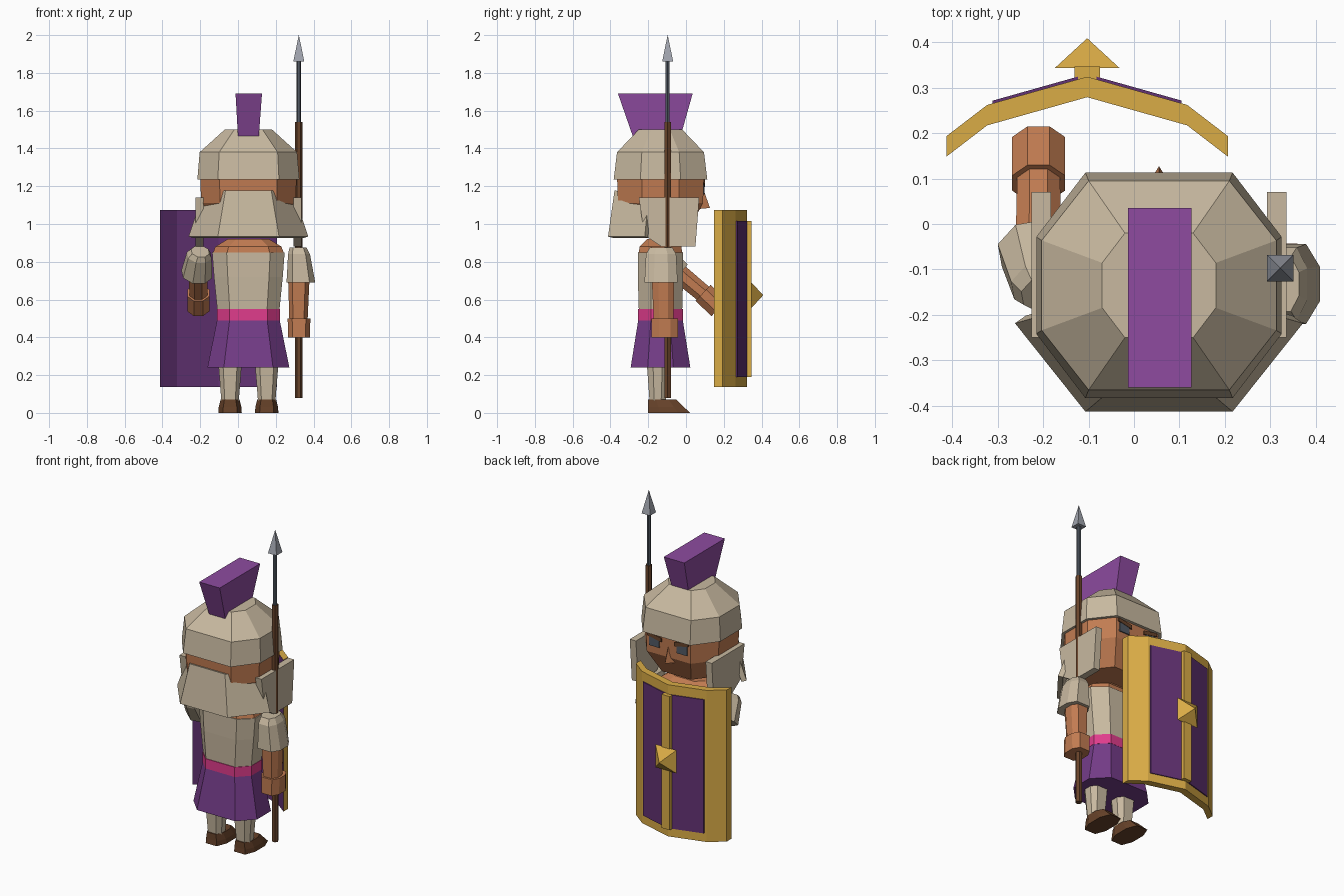
import bpy, bmesh, math
from mathutils import Vector

if "Cube" in bpy.data.objects:
    bpy.data.objects.remove(bpy.data.objects["Cube"])

def mat(name, r, g, b):
    lin = [((c / 255 + 0.055) / 1.055) ** 2.4 for c in (r, g, b)]
    m = bpy.data.materials.new(name)
    m.diffuse_color = (*lin, 1)
    m.use_nodes = True
    m.node_tree.nodes["Principled BSDF"].inputs["Base Color"].default_value = m.diffuse_color
    return m

BEIGE = mat("beige armour", 200, 185, 160)
SKIN = mat("skin", 194, 124, 82)
BROWN = mat("brown leather", 104, 67, 42)
DARK = mat("dark steel", 82, 90, 100)
STEEL = mat("light steel", 160, 164, 174)
GOLD = mat("gold", 218, 172, 70)
PINK = mat("pink sash", 224, 60, 140)
PLUME = mat("plume purple", 142, 75, 160)
SKIRT = mat("skirt purple", 116, 60, 136)
SHIELD = mat("shield purple", 98, 50, 115)

CX, CY = 0.055, -0.135  # figure's centre line

def loft(name, rings, *mats, close=True):
    """Skin a list of equal-length point rings and cap both ends."""
    bm = bmesh.new()
    vs = [[bm.verts.new(p) for p in r] for r in rings]
    n = len(rings[0])
    for a, b in zip(vs, vs[1:]):
        for i in range(n if close else n - 1):
            j = (i + 1) % n
            bm.faces.new((a[i], a[j], b[j], b[i]))
    if close:
        bm.faces.new(vs[0])
        bm.faces.new(vs[-1])
    bmesh.ops.recalc_face_normals(bm, faces=bm.faces)
    me = bpy.data.meshes.new(name)
    bm.to_mesh(me)
    bm.free()
    for m in mats:
        me.materials.append(m)
    ob = bpy.data.objects.new(name, me)
    bpy.context.collection.objects.link(ob)
    return ob

def octa(z, hx, hy, cx=CX, cy=CY):
    """Flattened octagon ring."""
    a, b = 0.6 * hx, 0.43 * hy
    pts = [(a, hy), (-a, hy), (-hx, b), (-hx, -b), (-a, -hy), (a, -hy), (hx, -b), (hx, b)]
    return [(cx + x, cy + y, z) for x, y in pts]

def rect(z, x0, x1, y0, y1):
    return [(x0, y0, z), (x1, y0, z), (x1, y1, z), (x0, y1, z)]

def box(name, x, y, z, m):
    return loft(name, [rect(z[0], *x, *y), rect(z[1], *x, *y)], m)

def limb(name, stations, m, sides=6, turn=0.0):
    """Tube through (point, radius) stations, rings square to the whole axis."""
    a, b = Vector(stations[0][0]), Vector(stations[-1][0])
    q = (b - a).to_track_quat('Z', 'X')
    rings = []
    for p, r in stations:
        rings.append([Vector(p) + q @ Vector((r * math.cos(turn + 2 * math.pi * i / sides),
                                              r * math.sin(turn + 2 * math.pi * i / sides), 0))
                      for i in range(sides)])
    return loft(name, rings, m)

# Helmet and plume
loft("helmet", [octa(1.235, 0.27, 0.248), octa(1.38, 0.258, 0.23), octa(1.5, 0.125, 0.115)], BEIGE)
loft("plume", [rect(1.46, 0.0, 0.11, -0.28, -0.03), rect(1.69, -0.013, 0.127, -0.36, 0.035)], PLUME)

# Head, which faces +y
loft("head", [octa(0.97, 0.165, 0.15), octa(1.11, 0.25, 0.225), octa(1.25, 0.255, 0.23)], SKIN)
FACE = CY + 0.227
loft("nose", [[(CX - 0.035, FACE - 0.02, 1.08), (CX + 0.035, FACE - 0.02, 1.08), (CX, FACE + 0.035, 1.085)],
              [(CX - 0.006, FACE - 0.02, 1.175), (CX + 0.006, FACE - 0.02, 1.175), (CX, FACE + 0.003, 1.175)]], SKIN)
for s, side in ((-1, "left"), (1, "right")):
    ex = CX + s * 0.095
    box(side + "_eye", (ex - 0.035, ex + 0.035), (FACE - 0.003, FACE + 0.006), (1.155, 1.21), DARK)
    prof = [(ex - s * 0.05, 1.195), (ex + s * 0.045, 1.215), (ex + s * 0.045, 1.236), (ex - s * 0.05, 1.22)]
    loft(side + "_brow", [[(x, y, z) for x, z in prof] for y in (FACE - 0.003, FACE + 0.009)], BROWN)

    # Cheek guard
    prof = [(-0.25, 1.14), (0.07, 1.14), (0.05, 0.88), (-0.13, 0.88), (-0.22, 0.94)]
    loft(side + "_cheek_guard", [[(CX + s * x, y, z) for y, z in prof] for x in (0.238, 0.28)], BEIGE)

    # Leg and shoe
    lx = CX + s * 0.097
    loft(side + "_leg", [octa(0.05, 0.045, 0.042, lx, -0.15), octa(0.27, 0.063, 0.058, lx, -0.15)], BEIGE)
    loft(side + "_shoe", [octa(0.0, 0.062, 0.112, lx, -0.09), octa(0.03, 0.06, 0.095, lx, -0.105),
                          octa(0.07, 0.05, 0.075, lx, -0.125)], BROWN)

# Flared neck guard at the back of the helmet
top = [(-0.18, -0.19, 1.14), (-0.06, -0.365, 1.175), (0.17, -0.365, 1.175), (0.29, -0.19, 1.14)]
low = [(-0.25, -0.21, 0.93), (-0.1, -0.4, 0.93), (0.21, -0.4, 0.93), (0.36, -0.21, 0.93)]
guard = loft("neck_guard", [top, low], BEIGE, close=False)
mod = guard.modifiers.new("thickness", 'SOLIDIFY')
mod.thickness = 0.03
mod.offset = 0

# Body from the shoulders down to the skirt
loft("shoulders", [octa(0.84, 0.19, 0.117), octa(0.88, 0.175, 0.11), octa(0.92, 0.11, 0.07)], SKIN)
loft("breastplate", [octa(0.55, 0.165, 0.115), octa(0.72, 0.182, 0.12), octa(0.85, 0.192, 0.12)], BEIGE)
loft("belt", [octa(0.49, 0.167, 0.119), octa(0.55, 0.167, 0.119)], PINK)
loft("skirt", [octa(0.24, 0.217, 0.158), octa(0.49, 0.166, 0.118)], SKIRT)

# Arm holding the spear
loft("spear_arm_sleeve", [octa(0.69, 0.076, 0.088, 0.333, -0.132), octa(0.84, 0.058, 0.08, 0.323, -0.132),
                          octa(0.875, 0.045, 0.06, 0.318, -0.132)], BEIGE)
loft("spear_arm", [octa(0.48, 0.048, 0.052, 0.32, -0.118), octa(0.72, 0.057, 0.06, 0.322, -0.122)], SKIN)
loft("spear_hand", [octa(0.4, 0.058, 0.07, 0.323, -0.113), octa(0.5, 0.06, 0.07, 0.323, -0.113)], SKIN)

# Spear
SX, SY = 0.322, -0.097
limb("spear_shaft", [((SX, SY, 0.08), 0.019), ((SX, SY, 1.54), 0.019)], BROWN)
limb("spear_shank", [((SX, SY, 1.54), 0.0125), ((SX, SY, 1.88), 0.0125)], DARK)
limb("spear_tip", [((SX, SY, 1.86), 0.041), ((SX, SY, 2.0), 0.0005)], STEEL, 4, math.pi / 4)

# Arm reaching forward to the shield
limb("shield_arm_sleeve", [((-0.2, -0.155, 0.855), 0.05), ((-0.205, -0.135, 0.835), 0.068),
                           ((-0.218, -0.055, 0.735), 0.085)], BEIGE, 8, math.pi / 8)
limb("shield_arm", [((-0.21, -0.11, 0.8), 0.056), ((-0.21, 0.13, 0.6), 0.05)], SKIN, 8, math.pi / 8)
limb("shield_hand", [((-0.21, 0.09, 0.635), 0.063), ((-0.21, 0.175, 0.555), 0.063)], SKIN, 8, math.pi / 8)

# Bent shield: gold front and edges, purple back
SHX = -0.103
arc = [(-0.31, 0.193), (-0.22, 0.262), (0, 0.324), (0.22, 0.262), (0.31, 0.193)]
outline = [(SHX + x, y) for x, y in arc] + [(SHX + x, y - 0.045) for x, y in reversed(arc)]
shield = loft("shield", [[(x, y, z) for x, y in outline] for z in (0.137, 1.073)], GOLD, SHIELD)
for f in shield.data.polygons:
    f.material_index = 1 if f.normal.y < -0.3 else 0

# Purple front panels, centre rib and boss
for s, side in ((-1, "left"), (1, "right")):
    seg = [(d, 0.324 - d * 0.062 / 0.22) for d in (0.02, 0.208)]
    prof = [(SHX + s * d, y - 0.002) for d, y in seg] + [(SHX + s * d, y + 0.006) for d, y in reversed(seg)]
    loft(side + "_shield_panel", [[(x, y, z) for x, y in prof] for z in (0.19, 1.015)], SHIELD)
box("shield_rib", (SHX - 0.028, SHX + 0.028), (0.3, 0.346), (0.19, 1.015), GOLD)
limb("shield_boss", [((SHX, 0.343, 0.623), 0.101), ((SHX, 0.408, 0.623), 0.001)], GOLD, 4, math.pi / 4)
